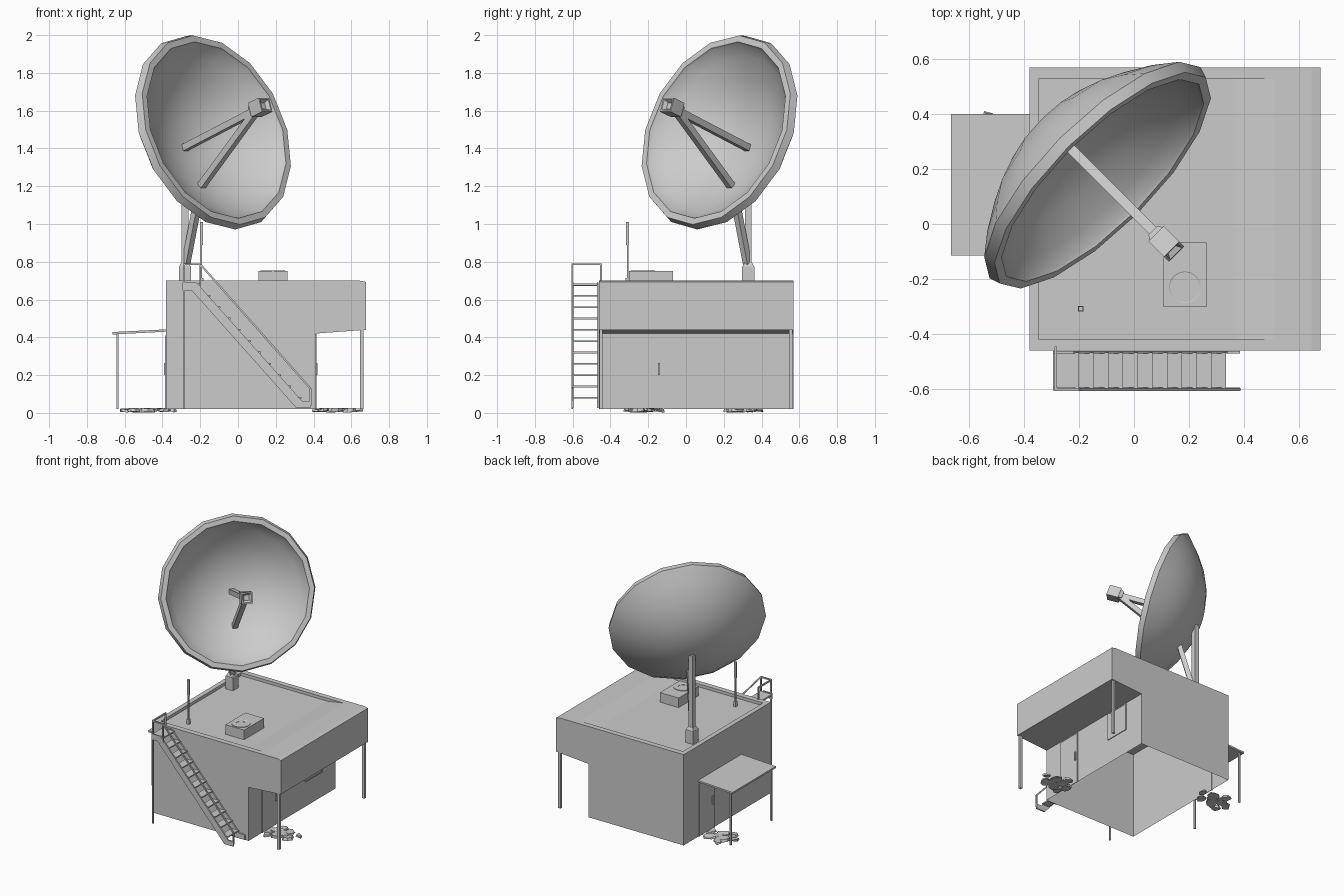
import bpy, bmesh, math, random
from mathutils import Vector, Matrix

if "Cube" in bpy.data.objects:
    bpy.data.objects.remove(bpy.data.objects["Cube"])

random.seed(4)


def finish(name, bm, smooth=False):
    bmesh.ops.recalc_face_normals(bm, faces=bm.faces)
    me = bpy.data.meshes.new(name)
    bm.to_mesh(me)
    bm.free()
    ob = bpy.data.objects.new(name, me)
    bpy.context.collection.objects.link(ob)
    if smooth:
        bpy.context.view_layer.objects.active = ob
        ob.select_set(True)
        bpy.ops.object.shade_smooth_by_angle(angle=math.radians(32))
        ob.select_set(False)
    return ob


def box(name, x0, x1, y0, y1, z0, z1):
    bm = bmesh.new()
    m = Matrix.Translation(((x0 + x1) / 2, (y0 + y1) / 2, (z0 + z1) / 2))
    bmesh.ops.create_cube(bm, size=1, matrix=m @ Matrix.Diagonal((x1 - x0, y1 - y0, z1 - z0, 1)))
    return finish(name, bm)


def bar(name, a, b, w, w2=None):
    """Square bar between two points, optionally tapered."""
    a, b = Vector(a), Vector(b)
    bm = bmesh.new()
    rot = (b - a).to_track_quat('Z', 'Y').to_matrix().to_4x4()
    m = Matrix.Translation((a + b) / 2) @ rot @ Matrix.Rotation(math.pi / 4, 4, 'Z')
    bmesh.ops.create_cone(bm, cap_ends=True, segments=4, radius1=w * 0.707,
                          radius2=(w2 or w) * 0.707, depth=(b - a).length, matrix=m)
    return finish(name, bm)


def prism(name, pts, y0, y1, open_floor=False):
    """Extrude an x-z outline along y, optionally leaving the lowest face open."""
    bm = bmesh.new()
    f = bm.faces.new([bm.verts.new((x, y0, z)) for x, z in pts])
    r = bmesh.ops.extrude_face_region(bm, geom=[f])
    bmesh.ops.translate(bm, vec=(0, y1 - y0, 0),
                        verts=[v for v in r['geom'] if isinstance(v, bmesh.types.BMVert)])
    bmesh.ops.recalc_face_normals(bm, faces=bm.faces)
    if open_floor:
        low = min(bm.faces, key=lambda g: g.calc_center_median().z)
        bmesh.ops.delete(bm, geom=[low], context='FACES_ONLY')
    return finish(name, bm)


def lathe(name, prof, segs, mat, smooth=True):
    bm = bmesh.new()
    vs = [bm.verts.new((r, 0, z)) for r, z in prof]
    es = [bm.edges.new(p) for p in zip(vs, vs[1:])]
    bmesh.ops.spin(bm, geom=vs + es, cent=(0, 0, 0), axis=(0, 0, 1),
                   angle=math.tau, steps=segs)
    bmesh.ops.remove_doubles(bm, verts=bm.verts, dist=1e-4)
    bm.transform(mat)
    return finish(name, bm, smooth)


# Building shell with porch roof overhang, and roof parapets
prism("building", [(-.38, .02), (.41, .02), (.41, .42), (.678, .44), (.678, .693),
                   (.645, .70), (.51, .70), (.37, .678), (-.38, .678)], -.46, .57, True)
lip = [(-.38, .678), (.37, .678), (.51, .70), (-.38, .70)]
prism("front_parapet", lip, -.46, -.42)
prism("back_parapet", lip, .53, .57)
box("left_parapet", -.38, -.345, -.42, .53, .678, .70)
for n, y in (("front", -.45), ("back", .555)):
    box(n + "_porch_post", .645, .665, y - .009, y + .009, .02, .44)


# Doors and window, x is the wall plane and s the outward side
def panel(name, x, s, y0, y1, z0, z1):
    t = .007
    def slab(n, d, a, b, c, e):
        xs = sorted((x - s * .001, x + s * d))
        box(name + n, xs[0], xs[1], a, b, c, e)
    slab("_panel", .003, y0 + t, y1 - t, z0, z1 - t)
    slab("_jamb_a", .006, y0, y0 + t, z0, z1)
    slab("_jamb_b", .006, y1 - t, y1, z0, z1)
    slab("_head", .006, y0 + t, y1 - t, z1 - t, z1)

panel("right_door", .41, 1, -.305, -.12, .02, .418)
panel("left_door", -.38, -1, .21, .39, .02, .41)
panel("window", .41, 1, .21, .405, .21, .418)
box("window_sill", .409, .416, .21, .405, .205, .213)
box("right_door_handle", .412, .421, -.147, -.137, .20, .265)
box("left_door_handle", -.391, -.382, .227, .237, .20, .265)

# Side canopy
prism("canopy", [(-.665, .415), (-.38, .43), (-.38, .442), (-.665, .428)], -.115, .40)
for n, y in (("front", -.10), ("back", .38)):
    box(n + "_canopy_post", -.644, -.632, y - .006, y + .006, .02, .42)

# Outside stairs
side = [(-.295, .69), (-.22, .69), (.34, .062), (.385, .062), (.385, .025),
        (.31, .025), (-.245, .648), (-.295, .648)]
prism("outer_stringer", side, -.605, -.595)
prism("inner_stringer", side, -.472, -.462)
for i in range(11):
    x, z = .305 - .0535 * i, .08 + .06 * i
    box(f"tread_{i + 1}", x - .03, x + .03, -.597, -.468, z - .005, z + .004)
box("stair_landing", -.295, -.23, -.597, -.462, .672, .684)
rail = [(-.285, -.602, .02), (-.285, -.602, .787), (-.20, -.602, .787),
        (.383, -.602, .13), (.383, -.602, .04)]
for i, (a, b) in enumerate(zip(rail, rail[1:])):
    bar(f"handrail_{i + 1}", a, b, .01)
bar("handrail_top", (-.285, -.607, .787), (-.285, -.445, .787), .01)
bar("handrail_wall_post", (-.285, -.45, .69), (-.285, -.45, .787), .01)
bar("handrail_stub", (-.20, -.602, .65), (-.20, -.602, .787), .008)

# Roof ventilation unit and whip antenna
box("vent_unit", .108, .263, -.302, -.068, .675, .75)
lathe("vent_fan", [(0, .002), (.035, .002), (.035, .004), (.055, .004), (.058, .006), (.065, .006), (.065, -.01)],
      16, Matrix.Translation((.185, -.23, .748)))
box("whip_base", -.203, -.183, -.319, -.299, .675, .715)
bar("whip_rod", (-.194, -.309, .70), (-.194, -.309, .90), .008)
bar("whip_tip", (-.194, -.309, .89), (-.194, -.309, 1.01), .016)

# Dish, a bowl with a chunky rim, aimed along A
e = math.radians(19.3)
A = Vector((math.cos(e) * .7071, -math.cos(e) * .7071, math.sin(e)))
U = Vector((-math.sin(e) * .7071, math.sin(e) * .7071, math.cos(e)))
S = U.cross(A)
C = Vector((-.115, .16, 1.497))
M = Matrix.Translation(C) @ Matrix((S, U, A)).transposed().to_4x4()

outer = [(0, -.292), (.12, -.281), (.24, -.248), (.36, -.187), (.46, -.115), (.543, -.04)]
inner = [(r, .343 - math.sqrt(.598 ** 2 - r * r)) for r in (.44, .35, .24, .12, 0)]
lathe("dish", outer + [(.53, .002), (.495, .002), (.489, -.012)] + inner, 16, M)


# Feed horn and its struts
def on_axis(u, a):
    return C + U * u + A * a

bar("feed_strut_upper", on_axis(-.01, -.26), on_axis(.0, .31), .036)
bar("feed_strut_lower", on_axis(-.245, -.21), on_axis(-.005, .31), .036)
bm = bmesh.new()
bmesh.ops.create_cube(bm, size=1, matrix=M @ Matrix.Translation((0, .005, .35)) @ Matrix.Diagonal((.078, .078, .085, 1)))
bm.normal_update()
front = max(bm.faces, key=lambda f: f.normal.dot(A))
bmesh.ops.inset_individual(bm, faces=[front], thickness=.012)
bmesh.ops.inset_individual(bm, faces=[front], thickness=.018, depth=-.02)
finish("feed_horn", bm)
bar("feed_neck", on_axis(.003, .285), on_axis(.004, .31), .045, .07)

# Mast with forward brace
box("mast_base", -.312, -.25, .297, .362, .675, .775)
bar("mast_cap", (-.281, .33, .775), (-.281, .33, .795), .06, .04)
bar("mast", (-.281, .33, .78), (-.281, .33, 1.33), .036)
bar("mast_brace", (-.276, .325, .79), (-.203, .252, 1.17), .034)


# Flat stone rubble at both doorways
def rubble(name, cx, cy, rx, ry, n):
    for i in range(n):
        a = i * 2.4
        d = math.sqrt((i + .5) / n)
        r = .062 - .035 * i / n
        x = cx + math.cos(a) * d * (rx - r)
        y = cy + math.sin(a) * d * (ry - r)
        bm = bmesh.new()
        m = Matrix.Translation((x, y, .017)) @ Matrix.Rotation(random.random() * 3, 4, 'Z')
        bmesh.ops.create_cone(bm, cap_ends=True, segments=7, radius1=r, radius2=r * .85, depth=.014,
                              matrix=m @ Matrix.Diagonal((1, random.uniform(.65, .9), 1, 1)))
        for v in bm.verts:
            v.co += Vector((random.uniform(-1, 1), random.uniform(-1, 1), 0)) * r * .1
            v.co.z = max(0, v.co.z + random.uniform(-.008, .003))
        finish(f"{name}_{i + 1}", bm)

rubble("left_rubble", -.49, .30, .19, .13, 9)
rubble("right_rubble", .51, -.22, .17, .13, 9)
